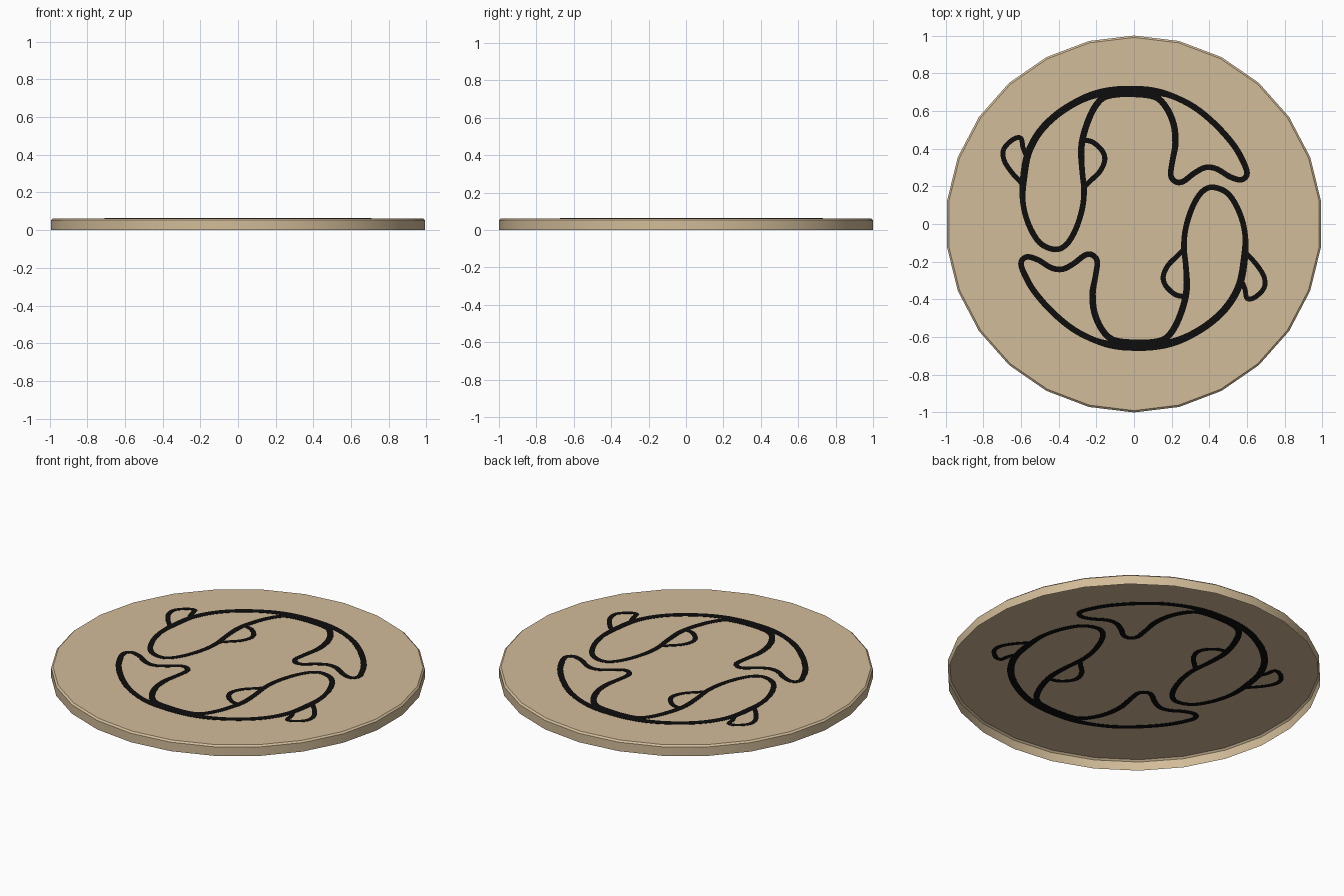
import bpy, bmesh, math
from mathutils import Vector

if "Cube" in bpy.data.objects:
    bpy.data.objects.remove(bpy.data.objects["Cube"])

TOP = 0.062          # height of the disc's upper plate
CENTRE_Y = 0.03      # the two fish are a half turn apart about (0, CENTRE_Y)


def material(name, rgb):
    m = bpy.data.materials.new(name)
    m.diffuse_color = (*rgb, 1)
    m.use_nodes = True
    m.node_tree.nodes["Principled BSDF"].inputs["Base Color"].default_value = m.diffuse_color
    return m


tan = material("tan", (0.645, 0.503, 0.319))
black = material("black", (0.004, 0.004, 0.004))


def make_object(name, bm, mat):
    mesh = bpy.data.meshes.new(name)
    bm.to_mesh(mesh)
    bm.free()
    mesh.materials.append(mat)
    ob = bpy.data.objects.new(name, mesh)
    bpy.context.collection.objects.link(ob)
    return ob


# Disc: 26-sided shell, open underneath, with a small chamfer on the upper rim
def build_disc():
    n = 26
    bm = bmesh.new()
    rings = []
    for r, z in ((1, 0), (1, TOP - 0.009), (0.99, TOP)):
        rings.append([bm.verts.new((r * math.sin(2 * math.pi * i / n),
                                    r * math.cos(2 * math.pi * i / n), z))
                      for i in range(n)])
    for lo, hi in zip(rings, rings[1:]):
        for i in range(n):
            j = (i + 1) % n
            bm.faces.new((lo[j], lo[i], hi[i], hi[j]))
    bm.faces.new(rings[-1][::-1])
    bm.normal_update()
    ob = make_object("disc", bm, tan)
    bpy.context.view_layer.objects.active = ob
    ob.select_set(True)
    bpy.ops.object.shade_smooth_by_angle(angle=math.radians(30))
    ob.select_set(False)


def smooth_path(pts, closed, steps=4):
    """Catmull-Rom samples through (x, y, width) points."""
    p = [Vector(q) for q in pts]
    n = len(p)
    get = (lambda i: p[i % n]) if closed else (lambda i: p[max(0, min(n - 1, i))])
    out = []
    for i in range(n if closed else n - 1):
        a, b, c, d = (get(i + k) for k in (-1, 0, 1, 2))
        for s in range(steps):
            t = s / steps
            out.append(0.5 * (2 * b + (c - a) * t + (2 * a - 5 * b + 4 * c - d) * t * t
                              + (3 * b - a - 3 * c + d) * t ** 3))
    if not closed:
        out.append(p[-1])
    return out


# Line plate: thin strip following a path, sunk through the plate so both sides show
def add_line(bm, pts, closed, turned):
    path = smooth_path(pts, closed)
    n = len(path)
    sections = []
    for i, q in enumerate(path):
        a = path[(i - 1) % n] if closed or i > 0 else q
        b = path[(i + 1) % n] if closed or i < n - 1 else q
        t = Vector((b.x - a.x, b.y - a.y)).normalized()
        side = Vector((-t.y, t.x)) * q.z / 2
        ring = []
        for s, z in ((1, TOP + 0.0015), (-1, TOP + 0.0015),
                     (-1, TOP - 0.0015), (1, TOP - 0.0015)):
            x, y = q.x + s * side.x, q.y + s * side.y
            if turned:
                x, y = -x, 2 * CENTRE_Y - y
            ring.append(bm.verts.new((x, y, z)))
        sections.append(ring)
    for i in range(n if closed else n - 1):
        a, b = sections[i], sections[(i + 1) % n]
        for k in range(4):
            m = (k + 1) % 4
            bm.faces.new((a[k], a[m], b[m], b[k]))


def with_width(pts, w):
    return [(x, y, w) for x, y in pts]


# Fish outline: outer back, tail, then inner belly
back = with_width([(-.42, -.135), (-.50, -.10), (-.56, 0), (-.59, .12)], .03) + \
    with_width([(-.585, .25), (-.56, .38), (-.50, .49), (-.41, .58), (-.30, .65)], .038) + \
    with_width([(-.20, .69), (-.10, .709), (0, .712), (.10, .704)], .042) + \
    with_width([(.20, .68), (.32, .62), (.43, .53), (.52, .43), (.57, .35)], .032)
tail = with_width([(.60, .27), (.57, .235), (.51, .25), (.44, .292), (.38, .30),
                   (.32, .27), (.26, .225), (.22, .225), (.195, .26), (.205, .34)], .03)
belly = with_width([(.22, .43), (.21, .53), (.17, .62), (.11, .675), (0, .69),
                    (-.10, .687), (-.17, .665), (-.22, .60), (-.26, .50), (-.28, .40)], .034) + \
    with_width([(-.275, .28), (-.265, .18), (-.275, .08), (-.31, -.03), (-.36, -.11)], .03)
outer_fin = with_width([(-.575, .37), (-.59, .41), (-.60, .455), (-.64, .45), (-.69, .40),
                        (-.69, .34), (-.65, .275), (-.595, .215)], .026)
inner_fin = with_width([(-.27, .445), (-.22, .435), (-.17, .39), (-.155, .34),
                        (-.18, .28), (-.23, .23), (-.27, .19)], .027)

build_disc()
for name, turned in (("upper_fish_lines", False), ("lower_fish_lines", True)):
    bm = bmesh.new()
    add_line(bm, back + tail + belly, True, turned)
    add_line(bm, outer_fin, False, turned)
    add_line(bm, inner_fin, False, turned)
    bmesh.ops.recalc_face_normals(bm, faces=bm.faces)
    make_object(name, bm, black)
